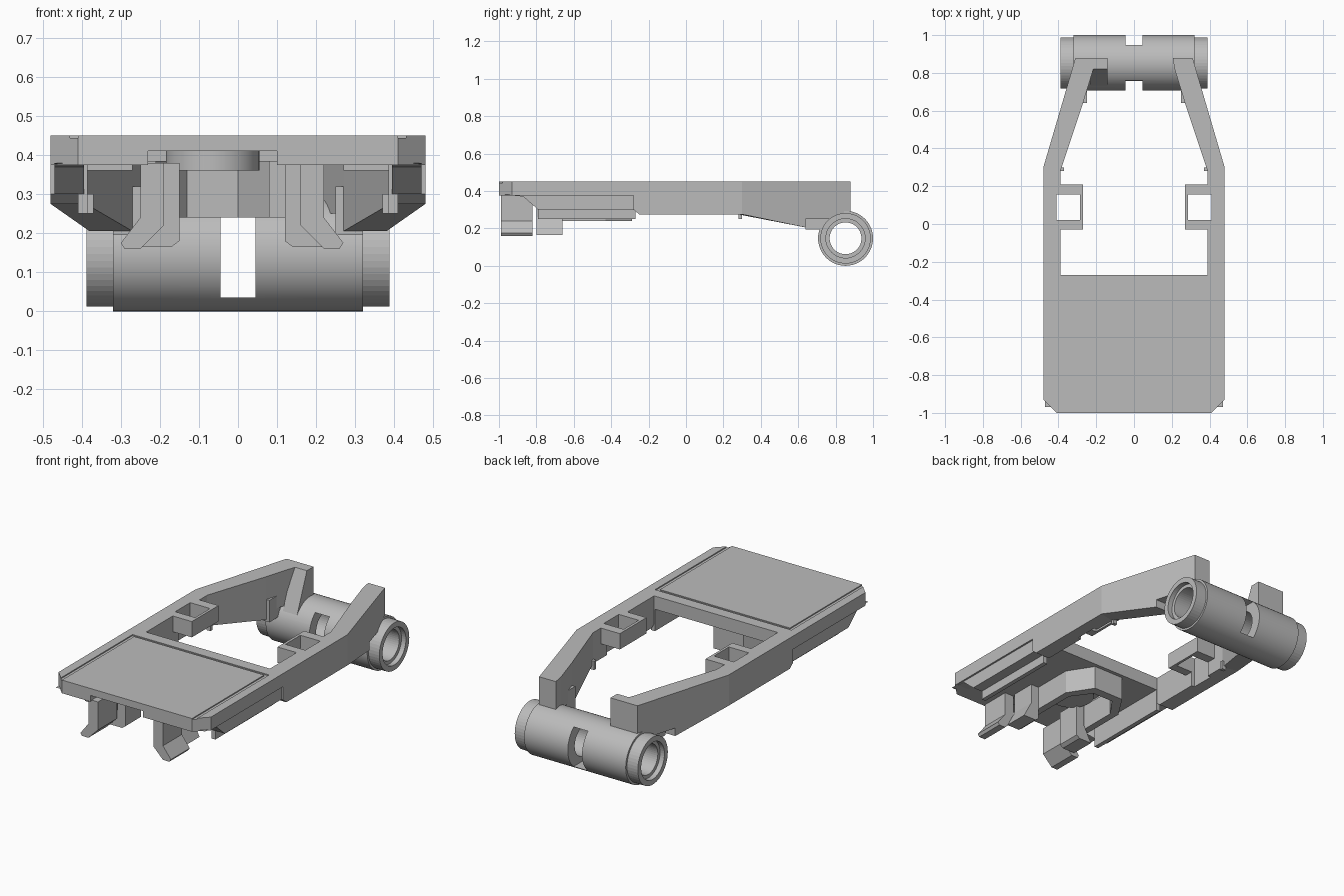
import bpy, bmesh, math
from mathutils import Matrix

cube = bpy.data.objects.get("Cube")
if cube:
    bpy.data.objects.remove(cube, do_unlink=True)

GREY = (0.5, 0.5, 0.5, 1)
mat = bpy.data.materials.new("plain grey")
mat.use_nodes = True
mat.diffuse_color = GREY
mat.node_tree.nodes["Principled BSDF"].inputs["Base Color"].default_value = GREY


def finish(name, bm):
    bmesh.ops.recalc_face_normals(bm, faces=bm.faces)
    mesh = bpy.data.meshes.new(name)
    bm.to_mesh(mesh)
    bm.free()
    ob = bpy.data.objects.new(name, mesh)
    bpy.context.collection.objects.link(ob)
    mesh.materials.append(mat)
    return ob


def loft(name, low, high):
    """Solid between two matching rings of points."""
    bm = bmesh.new()
    a = [bm.verts.new(p) for p in low]
    b = [bm.verts.new(p) for p in high]
    bm.faces.new(a)
    bm.faces.new(b)
    for i in range(len(a)):
        j = (i + 1) % len(a)
        bm.faces.new((a[i], a[j], b[j], b[i]))
    return finish(name, bm)


def prism(name, pts, axis, lo, hi):
    """Extrude a 2D profile along x, y or z."""
    def place(p, d):
        q = list(p)
        q.insert("xyz".index(axis), d)
        return q
    return loft(name, [place(p, lo) for p in pts], [place(p, hi) for p in pts])


def box(name, x, y, z):
    return prism(name, [(x[0], y[0]), (x[1], y[0]), (x[1], y[1]), (x[0], y[1])], "z", *z)


def cylinder(name, radius, half, y=0.853, z=0.147, axis="x"):
    bm = bmesh.new()
    bmesh.ops.create_cone(bm, cap_ends=True, segments=48, radius1=radius,
                          radius2=radius, depth=2 * half)
    if axis == "x":
        bm.transform(Matrix.Rotation(math.pi / 2, 4, "Y"))
    bm.transform(Matrix.Translation((0, y, z)))
    return finish(name, bm)


def boolean(ob, other, op="DIFFERENCE"):
    mod = ob.modifiers.new(op.lower(), "BOOLEAN")
    mod.operation = op
    mod.solver = "EXACT"
    mod.object = other
    other.hide_render = True
    other.hide_viewport = True
    other.display_type = "WIRE"


# Front deck with clipped corners, shallow top grooves and an underside recess
deck = prism("front_deck", [(-0.41, -1), (0.41, -1), (0.48, -0.93), (0.48, -0.27),
                            (-0.48, -0.27), (-0.48, -0.93)], "z", 0.375, 0.45)
for s in (-1, 1):
    boolean(deck, box("deck_groove_cutter", sorted((s * 0.41, s * 0.43)), (-1.1, -0.34), (0.444, 0.5)))
boolean(deck, box("back_groove_cutter", (-0.43, 0.43), (-0.35, -0.335), (0.444, 0.5)))
boolean(deck, box("recess_cutter", (-0.23, 0.1), (-1.1, -0.4), (0.3, 0.41)))


def side_parts(s, side):
    """All parts that repeat on both sides; s is the sign of x."""
    def span(a, b):
        return sorted((s * a, s * b))

    def flip(pts):
        return [(s * p[0],) + tuple(p[1:]) for p in pts]

    # Straight rail with a window beside the socket
    rail = prism(side + "_rail", [(-0.28, 0.375), (-0.28, 0.3), (-0.25, 0.275), (0.3, 0.275),
                                  (0.3, 0.45), (-0.28, 0.45)], "x", *span(0.39, 0.48))
    boolean(rail, box(side + "_rail_cutter", span(0.3, 0.41), (0.02, 0.155), (0.2, 0.5)))

    # Beam under the deck edge with a sloped front
    prism(side + "_under_beam", [(-0.97, 0.38), (-0.87, 0.37), (-0.79, 0.3), (-0.28, 0.3),
                                 (-0.27, 0.38)], "x", *span(0.395, 0.47))
    box(side + "_inner_flange", span(0.385, 0.41), (-0.79, -0.27), (0.25, 0.38))

    # Socket ring joined to the rail
    for i, y in enumerate(((-0.03, 0.02), (0.155, 0.21))):
        box(f"{side}_socket_bar_{i}", span(0.27, 0.4), y, (0.36, 0.45))
    box(side + "_socket_inner_bar", span(0.27, 0.285), (0.0, 0.18), (0.36, 0.45))

    # Converging arm in two sections, the first with a sloped underside
    near = [(0.48, 0.3, 0.275), (0.38, 0.64, 0.205), (0.27, 0.64, 0.205), (0.39, 0.28, 0.275)]
    loft(side + "_arm", flip(near), flip([(x, y, 0.45) for x, y, z in near]))
    far = [(0.38, 0.64), (0.31, 0.88), (0.205, 0.88), (0.215, 0.82), (0.27, 0.64)]
    prism(side + "_arm_end", flip(far), "z", 0.25, 0.45)
    box(side + "_arm_foot", span(0.25, 0.32), (0.64, 0.75), (0.195, 0.32))
    box(side + "_arm_nub", span(0.37, 0.395), (0.28, 0.3), (0.25, 0.3))


side_parts(1, "left")
side_parts(-1, "right")

# Sloped gusset beside the right arm
prism("right_arm_gusset", [(0.82, 0.45), (0.88, 0.45), (0.88, 0.25), (0.72, 0.2)],
      "x", -0.23, -0.14)

# Hinge barrel with stepped ends, through bore and a central slot
barrel = cylinder("hinge_barrel", 0.147, 0.32)
boolean(barrel, cylinder("barrel_core", 0.135, 0.388), "UNION")
boolean(barrel, cylinder("bore_cutter", 0.085, 0.5))
for s in (-1, 1):
    rim = cylinder("rim_cutter", 0.105, 0.03)
    rim.location.x = s * 0.39
    boolean(barrel, rim)
boolean(barrel, box("slot_cutter", (-0.045, 0.045), (0.6, 1.1), (0.035, 0.26)))

# Bracket under the deck, open to the front and narrowing at the back
outer = [(-0.25, -0.79), (0.12, -0.79), (0.12, -0.43), (0.03, -0.29), (-0.16, -0.29), (-0.25, -0.43)]
bracket = prism("under_bracket", outer, "z", 0.24, 0.385)
inner = [(-0.21, -0.9), (0.08, -0.9), (0.08, -0.45), (0.0, -0.34), (-0.13, -0.34), (-0.21, -0.45)]
boolean(bracket, prism("bracket_cutter", inner, "z", 0.2, 0.5))
disc = cylinder("under_disc", 0.12, 0.03, -0.6, 0.39, "z")
disc.location.x = -0.065

# Clip legs with outward flared feet
for name, x, s in (("right_clip", -0.19, -1), ("left_clip", 0.16, 1)):
    def clip(part, pts, y):
        prism(f"{name}_{part}", [(x + s * a, z) for a, z in pts], "y", *y)
    clip("leg", [(0, 0.38), (0.06, 0.38), (0.06, 0.24), (0, 0.24)], (-0.99, -0.82))
    clip("foot", [(0, 0.26), (0.06, 0.24), (0.11, 0.175), (0.1, 0.16), (0.06, 0.16), (0, 0.22)],
         (-0.99, -0.82))
    clip("inner_leg", [(-0.04, 0.38), (0.01, 0.38), (0.01, 0.25), (-0.04, 0.25)], (-0.8, -0.66))
    clip("inner_foot", [(-0.04, 0.26), (0.01, 0.26), (0.06, 0.165), (-0.02, 0.165), (-0.04, 0.18)],
         (-0.8, -0.66))

# Smooth the round parts while keeping edges crisp
for ob in (barrel, disc):
    bpy.ops.object.select_all(action="DESELECT")
    ob.select_set(True)
    bpy.context.view_layer.objects.active = ob
    bpy.ops.object.shade_smooth_by_angle(angle=math.radians(30))
